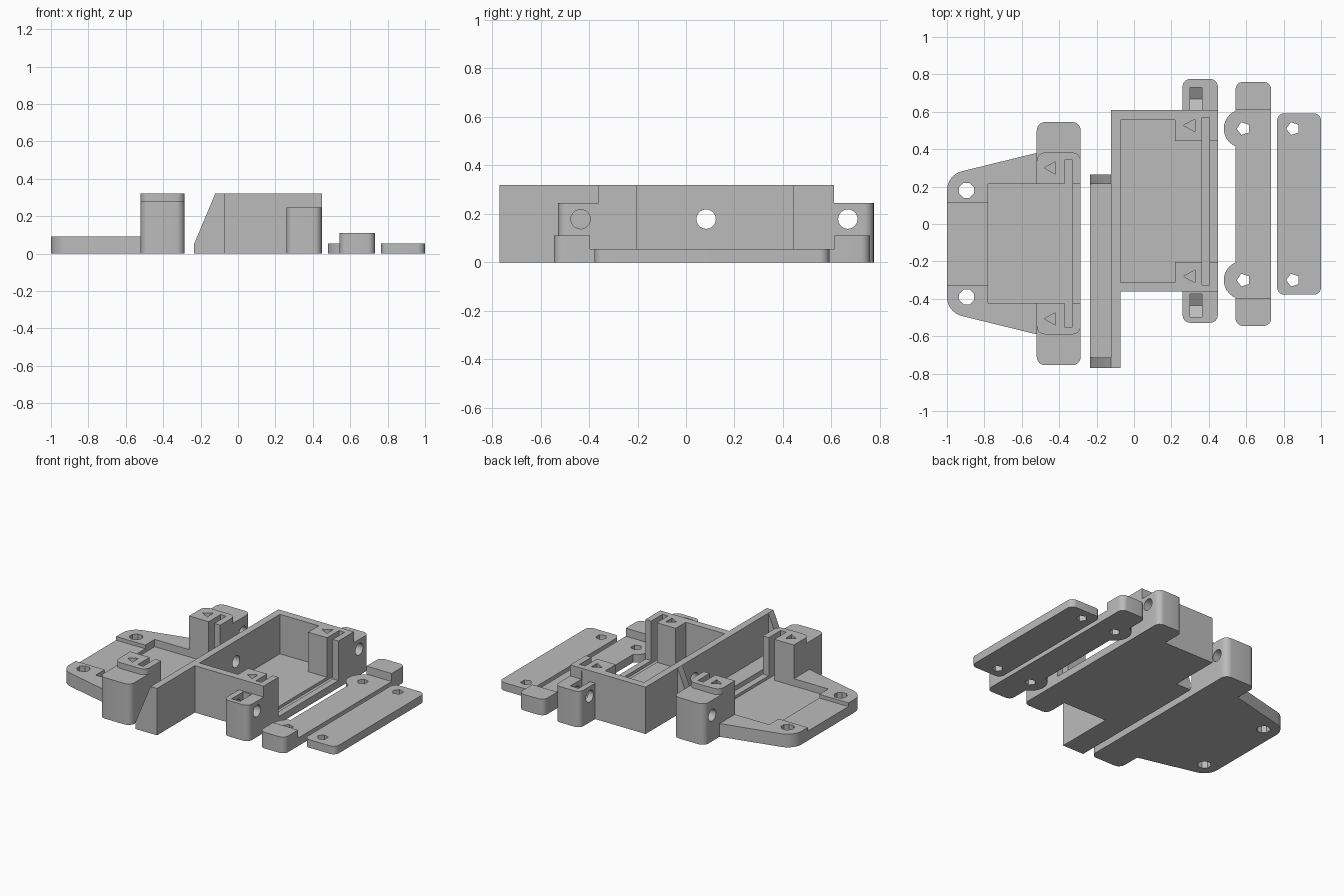
import bpy, bmesh, math
from mathutils import Matrix

cube = bpy.data.objects.get("Cube")
if cube:
    bpy.data.objects.remove(cube, do_unlink=True)

grey = bpy.data.materials.new("plain grey")
grey.use_nodes = True
COLOUR = (0.5, 0.5, 0.5, 1)
grey.diffuse_color = COLOUR
grey.node_tree.nodes["Principled BSDF"].inputs["Base Color"].default_value = COLOUR


def prism(pts, z0, z1, matrix=None):
    """Extrude an anticlockwise outline upwards."""
    bm = bmesh.new()
    face = bm.faces.new([bm.verts.new((x, y, z0)) for x, y in pts])
    ext = bmesh.ops.extrude_face_region(bm, geom=[face])
    top = [v for v in ext["geom"] if isinstance(v, bmesh.types.BMVert)]
    bmesh.ops.translate(bm, verts=top, vec=(0, 0, z1 - z0))
    if matrix:
        bm.transform(matrix)
    bmesh.ops.recalc_face_normals(bm, faces=bm.faces)
    mesh = bpy.data.meshes.new("solid")
    bm.to_mesh(mesh)
    bm.free()
    ob = bpy.data.objects.new("solid", mesh)
    bpy.context.collection.objects.link(ob)
    return ob


def box(x0, x1, y0, y1, z0, z1):
    return prism([(x0, y0), (x1, y0), (x1, y1), (x0, y1)], z0, z1)


def ring(cx, cy, r, n, a0=0.0, sweep=math.tau):
    steps = n if sweep == math.tau else n - 1
    return [(cx + r * math.cos(a0 + sweep * i / steps),
             cy + r * math.sin(a0 + sweep * i / steps)) for i in range(n)]


def rounded(x0, x1, y0, y1, r, z0, z1):
    pts = []
    corners = [(x1 - r, y1 - r), (x0 + r, y1 - r), (x0 + r, y0 + r), (x1 - r, y0 + r)]
    for k, (cx, cy) in enumerate(corners):
        pts += ring(cx, cy, r, 7, k * math.pi / 2, math.pi / 2)
    return prism(pts, z0, z1)


# Local (x, y, z) becomes world (z, x, y): an outline in y,z extruded along x
ALONG_X = Matrix(((0, 0, 1, 0), (1, 0, 0, 0), (0, 1, 0, 0), (0, 0, 0, 1)))
# Local (x, y, z) becomes world (x, z, y): an outline in x,z extruded along y
ALONG_Y = Matrix(((1, 0, 0, 0), (0, 0, 1, 0), (0, 1, 0, 0), (0, 0, 0, 1)))


def bore_x(y, x0, x1):
    return prism(ring(y, 0.178, 0.04, 24), x0, x1, ALONG_X)


def drill(x, y, r, n):
    return prism(ring(x, y, r, n, math.pi / n), -0.1, 0.4)


def arrow(x, y):
    return prism([(x, y), (x + 0.06, y - 0.033), (x + 0.06, y + 0.033)], 0.29, 0.4)


def part(name, solids, cutters):
    """Unite solids, subtract cutters, and keep one clean mesh."""
    base, *rest = solids
    for operation, tools in (("UNION", rest), ("DIFFERENCE", cutters)):
        for tool in tools:
            mod = base.modifiers.new("cut", "BOOLEAN")
            mod.operation, mod.solver, mod.object = operation, "EXACT", tool
    bpy.context.view_layer.update()
    graph = bpy.context.evaluated_depsgraph_get()
    mesh = bpy.data.meshes.new_from_object(base.evaluated_get(graph))
    base.modifiers.clear()
    base.data = mesh
    base.name = mesh.name = name
    for tool in rest + cutters:
        bpy.data.objects.remove(tool, do_unlink=True)
    mesh.materials.clear()
    mesh.materials.append(grey)
    bpy.ops.object.select_all(action="DESELECT")
    base.select_set(True)
    bpy.context.view_layer.objects.active = base
    bpy.ops.object.shade_smooth_by_angle(angle=math.radians(30))
    return base


# Mounting bracket: tapered plate, rounded end posts, stepped pocket
L, R = -0.52, -0.285
taper = [(L + 0.05, -0.6), (L + 0.05, 0.392), (L, 0.38)]
taper += ring(-0.895, 0.18, 0.105, 9, math.radians(104), math.radians(76))
taper += ring(-0.895, -0.39, 0.105, 9, math.pi, math.radians(76))
taper += [(L, -0.59)]
part("mounting_bracket",
     [prism(taper, 0, 0.09),
      rounded(L, R, -0.755, 0.545, 0.045, 0, 0.28),
      rounded(L, R, -0.59, 0.382, 0.045, 0.2, 0.32)],
     [box(-0.78, -0.33, -0.422, 0.215, 0.04, 0.5),
      box(-0.34, -0.2, -0.422, 0.215, 0.06, 0.5),
      box(-1.1, -0.77, -0.325, 0.113, 0.065, 0.5),
      box(-0.372, -0.33, -0.55, 0.343, 0.04, 0.5)]
     + [bore_x(y, -0.6, -0.2) for y in (-0.67, 0.46)]
     + [drill(-0.895, y, 0.043, 8) for y in (-0.39, 0.18)]
     + [arrow(-0.48, y) for y in (-0.507, 0.3)])

# Open tray: back wall with gussets, corner posts, eared nut pockets
gusset = [(-0.235, 0), (-0.1, 0), (-0.1, 0.32), (-0.122, 0.32), (-0.235, 0.05)]
ear_holes = (-0.435, 0.668)
part("open_tray",
     [box(-0.122, 0.448, -0.362, 0.61, 0, 0.32),
      box(-0.122, -0.073, -0.77, 0.3, 0, 0.32),
      box(-0.235, -0.1, -0.77, 0.265, 0, 0.05),
      prism(gusset, -0.77, -0.715, ALONG_Y),
      prism(gusset, 0.213, 0.265, ALONG_Y),
      rounded(0.26, 0.448, -0.528, -0.25, 0.04, 0, 0.245),
      rounded(0.26, 0.448, 0.5, 0.775, 0.04, 0, 0.245)],
     [box(-0.073, 0.22, -0.312, 0.557, 0.05, 0.5),
      box(0.2, 0.6, -0.203, 0.443, 0.05, 0.5),
      box(0.363, 0.405, -0.325, 0.57, 0.03, 0.5)]
     + [bore_x(y, -0.3, 0) for y in (-0.597, 0.083)]
     + [bore_x(y, 0.2, 0.6) for y in ear_holes]
     + [prism([(y, 0.1), (y + 0.062, 0.137), (y + 0.062, 0.3), (y - 0.062, 0.3),
               (y - 0.062, 0.137)], 0.3, 0.363, ALONG_X) for y in ear_holes]
     + [arrow(0.265, y) for y in (-0.28, 0.527)])

# Clamp bar: thin middle, thick ends, rounded screw lugs
screws = (-0.3, 0.51)
part("clamp_bar",
     [rounded(0.543, 0.733, -0.545, 0.76, 0.04, 0, 0.11)]
     + [prism(ring(0.583, y, 0.103, 32), 0, 0.055) for y in screws],
     [box(0.4, 0.8, -0.397, 0.612, 0.055, 0.3)]
     + [drill(0.585, y, 0.036, 5) for y in screws])

# Flat cover strip with two screw holes
part("cover_strip",
     [rounded(0.765, 1.0, -0.378, 0.592, 0.04, 0, 0.055)],
     [drill(0.85, y, 0.036, 5) for y in screws])
